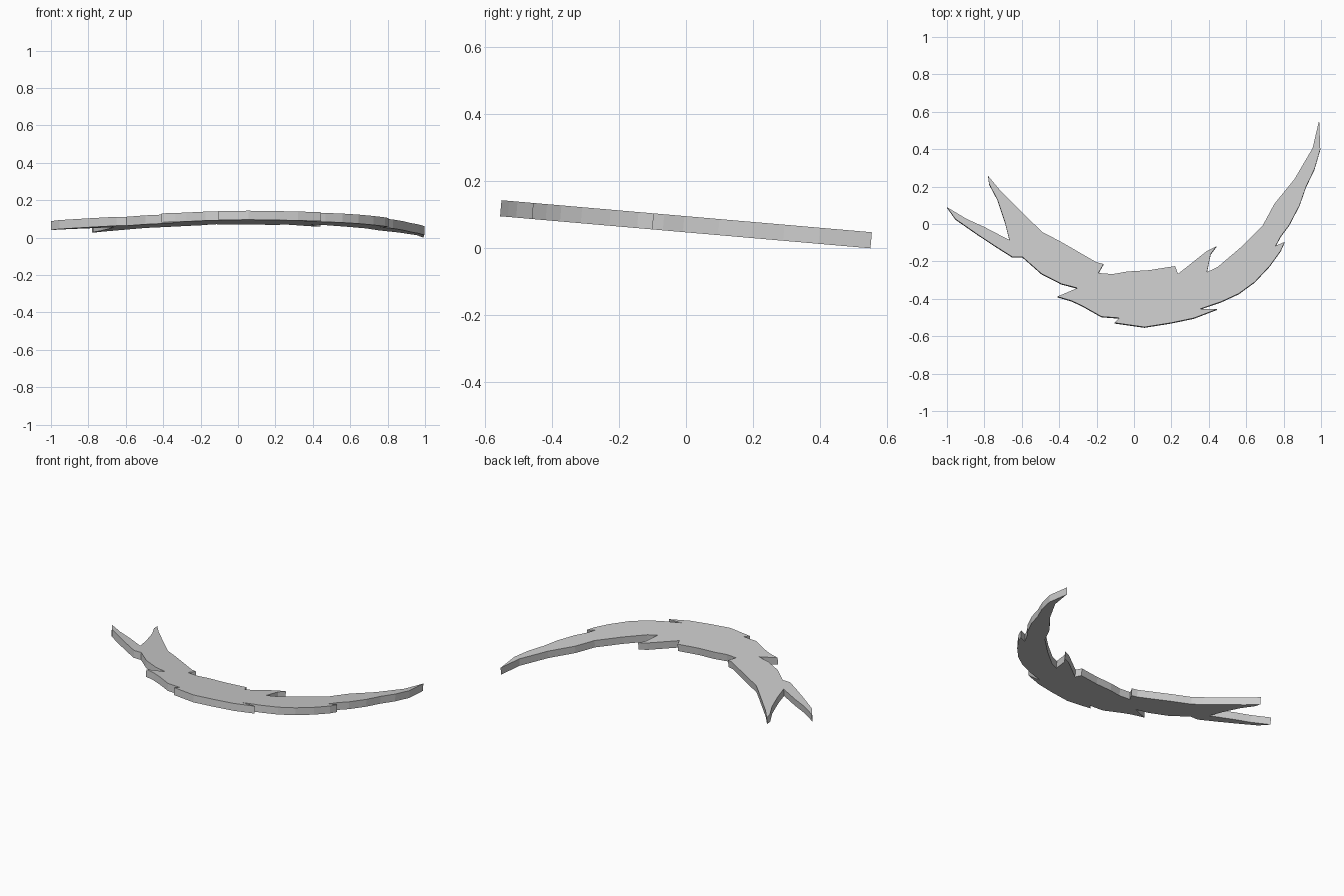
import bpy, bmesh
from mathutils import Vector

if "Cube" in bpy.data.objects:
    bpy.data.objects.remove(bpy.data.objects["Cube"])

SLOPE = 0.0865       # the plate falls towards the back
THICK = 0.048

# Outline seen from above, clockwise, section by section
left_fork = [(-1.0, .09), (-.895, .027), (-.80, -.016), (-.666, -.086),
             (-.69, .01), (-.73, .13), (-.775, .215), (-.78, .257)]
inner_left = [(-.72, .185), (-.63, .095), (-.54, .005), (-.49, -.043), (-.40, -.09),
              (-.29, -.153), (-.20, -.205), (-.163, -.214), (-.19, -.262)]
inner_right = [(-.115, -.268), (-.035, -.254), (.08, -.247), (.22, -.225), (.235, -.267),
               (.39, -.144), (.44, -.12), (.41, -.16), (.39, -.257), (.447, -.23),
               (.565, -.13), (.687, -.01), (.75, .107), (.858, .24), (.955, .406)]
right_tip = [(.99, .555), (.996, .40), (.965, .294), (.92, .20), (.885, .10),
             (.83, -.005), (.785, -.065), (.757, -.117), (.805, -.096)]
outer_right = [(.785, -.142), (.725, -.225), (.645, -.31), (.56, -.372), (.467, -.415),
               (.35, -.455), (.445, -.455), (.32, -.503), (.20, -.528), (.056, -.551)]
outer_left = [(-.105, -.528), (-.078, -.502), (-.174, -.495), (-.275, -.438), (-.335, -.41),
              (-.41, -.388), (-.302, -.342), (-.388, -.32), (-.495, -.265), (-.596, -.176),
              (-.65, -.176), (-.745, -.116), (-.84, -.053), (-.955, .027)]
outline = left_fork + inner_left + inner_right + right_tip + outer_right + outer_left

# Tilted flat plate: top face extruded along its own normal
normal = Vector((0, SLOPE, 1)).normalized()
bm = bmesh.new()
top = [bm.verts.new((x, y, THICK + SLOPE * (.555 - y))) for x, y in outline]
face = bm.faces.new(top)
ext = bmesh.ops.extrude_face_region(bm, geom=[face], use_keep_orig=True)
moved = [v for v in ext["geom"] if isinstance(v, bmesh.types.BMVert)]
bmesh.ops.translate(bm, vec=-normal * THICK, verts=moved)
bmesh.ops.recalc_face_normals(bm, faces=bm.faces)
bmesh.ops.triangulate(bm, faces=[f for f in bm.faces if len(f.verts) > 4])
low = min(v.co.z for v in bm.verts)
bmesh.ops.translate(bm, vec=(0, 0, -low), verts=bm.verts)

mesh = bpy.data.meshes.new("feather_plate")
bm.to_mesh(mesh)
bm.free()
plate = bpy.data.objects.new("feather_plate", mesh)
bpy.context.collection.objects.link(plate)

grey = bpy.data.materials.new("light_grey")
grey.diffuse_color = (.6, .6, .6, 1)
grey.use_nodes = True
grey.node_tree.nodes["Principled BSDF"].inputs["Base Color"].default_value = grey.diffuse_color
mesh.materials.append(grey)
